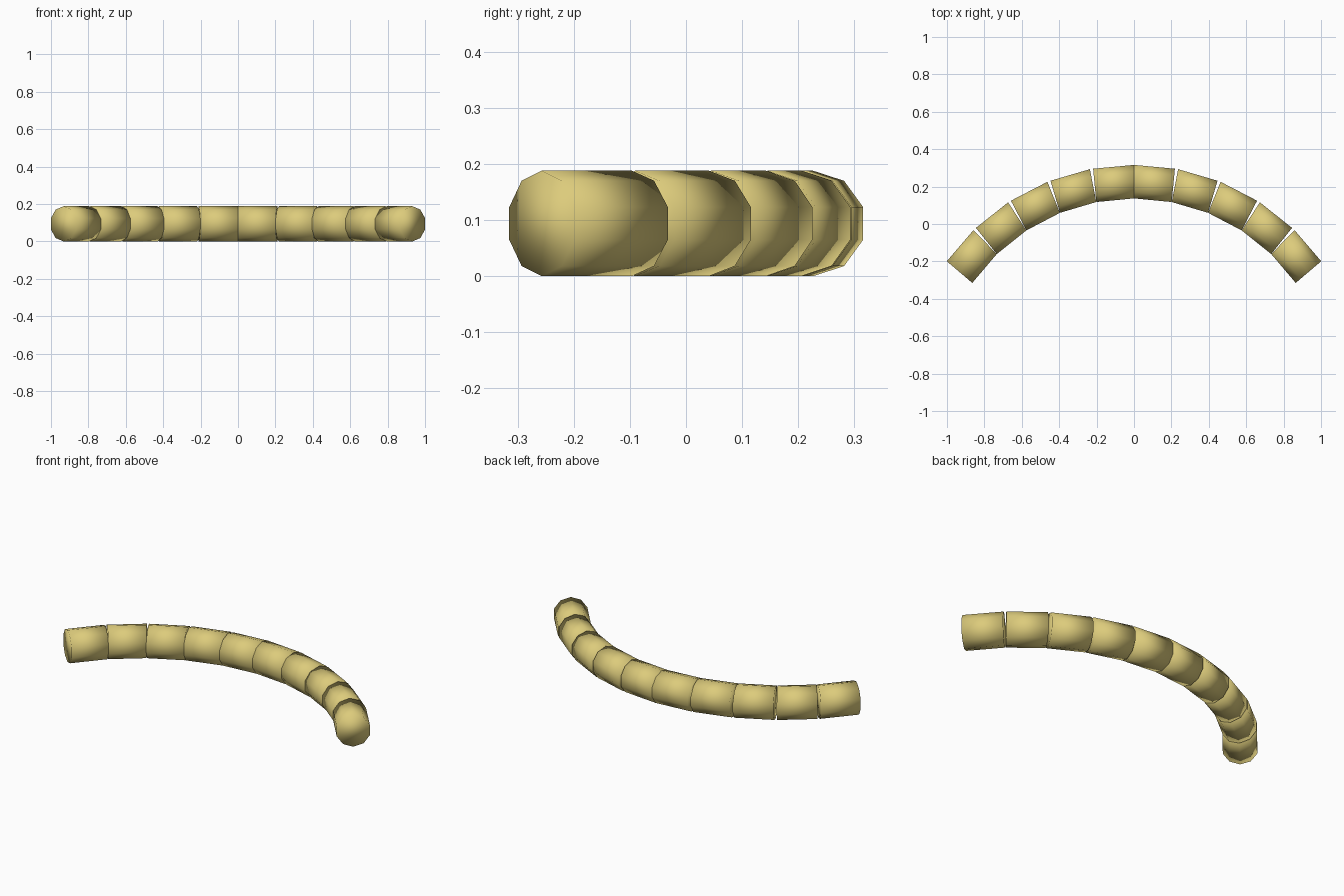
import bpy, bmesh
from math import sin, cos, radians, pi
from mathutils import Vector

if "Cube" in bpy.data.objects:
    bpy.data.objects.remove(bpy.data.objects["Cube"])

mat = bpy.data.materials.new("straw yellow")
mat.use_nodes = True
color = (0.72, 0.6, 0.2, 1)
mat.diffuse_color = color
mat.node_tree.nodes["Principled BSDF"].inputs["Base Color"].default_value = color

SIDES = 10
TUBE = 0.094                        # tube radius, corner upwards
HALF_WIDTH = TUBE * cos(pi / SIDES)
INNER = 1.053                       # radius of the arc's inner edge
TOP_Y = 0.137                       # inner edge at the middle of the arc
STEP = 11.04                        # degrees per segment
GAP = 5.6                           # wedge left open at each outer joint


def ring(bm, joint, lean, side):
    """Ten-sided ring hinged on the inner arc and tilted by lean degrees."""
    a, t = radians(joint), radians(lean)
    out = Vector((sin(t), cos(t), 0))
    hinge = Vector((INNER * sin(a), TOP_Y - INNER * (1 - cos(a)), TUBE))
    centre = hinge + out * HALF_WIDTH
    verts = []
    for i in range(SIDES):
        b = 2 * pi * i / SIDES
        p = centre + out * TUBE * sin(b) + Vector((0, 0, TUBE * cos(b)))
        verts.append(bm.verts.new((p.x * side, p.y, p.z)))
    return verts


def segment(name, index, side):
    bm = bmesh.new()
    start, end = index * STEP, (index + 1) * STEP
    a = ring(bm, start, start, side)
    b = ring(bm, end, end - GAP, side)
    for i in range(SIDES):
        j = (i + 1) % SIDES
        bm.faces.new((a[i], a[j], b[j], b[i]))
    bm.faces.new(a)
    bm.faces.new(b)
    bmesh.ops.recalc_face_normals(bm, faces=bm.faces)
    for f in bm.faces:
        f.smooth = True
    mesh = bpy.data.meshes.new(name)
    bm.to_mesh(mesh)
    bm.free()
    mesh.materials.append(mat)
    bpy.context.collection.objects.link(bpy.data.objects.new(name, mesh))


# Five tube segments on each half of the arc
for side, label in ((1, "left"), (-1, "right")):
    for k in range(5):
        segment(f"tube_segment_{label}_{k + 1}", k, side)
